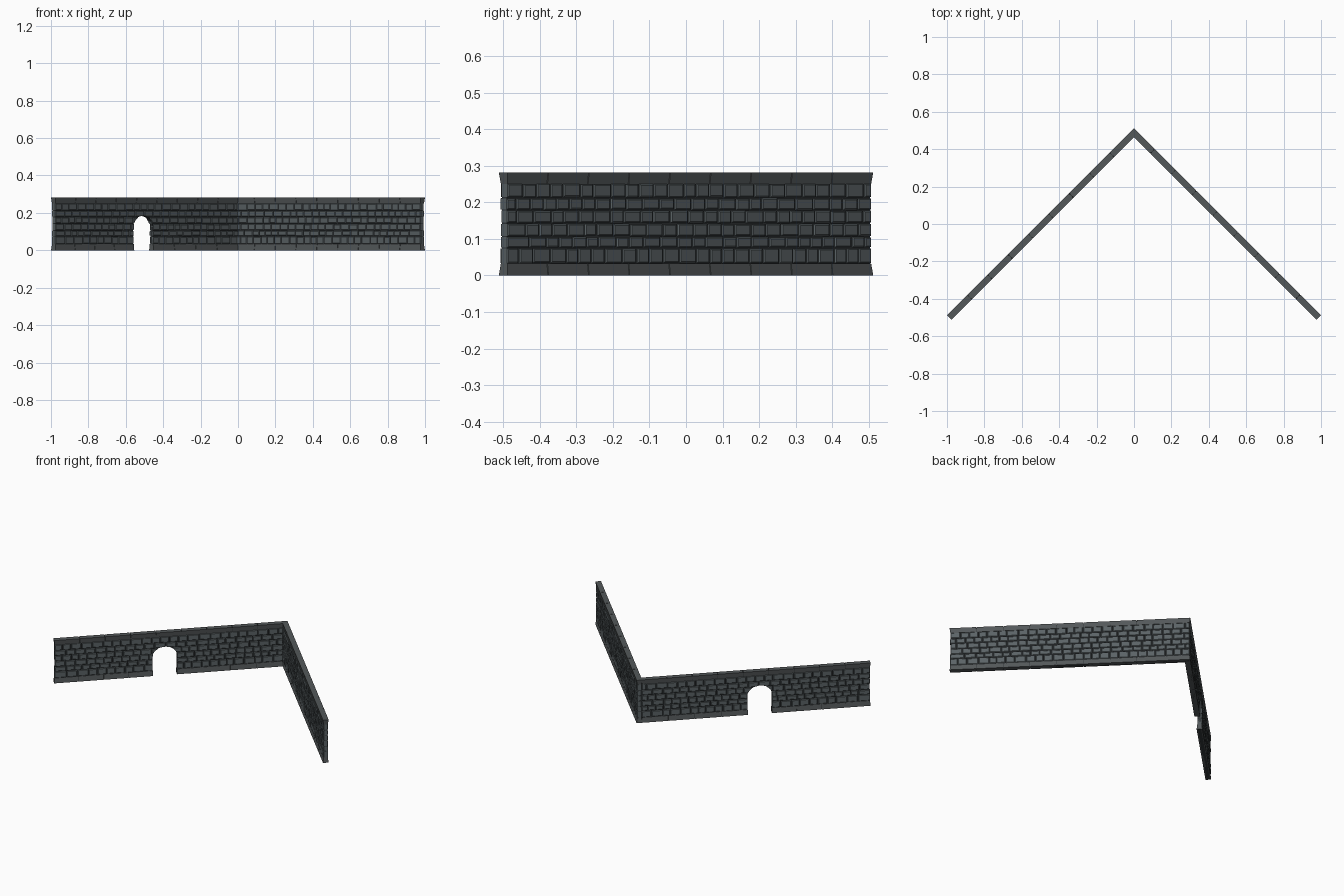
import bpy, bmesh, math, random
from mathutils import Matrix

if "Cube" in bpy.data.objects:
    bpy.data.objects.remove(bpy.data.objects["Cube"])

random.seed(7)
R = math.sqrt(0.5)
L, T, H = 1.414, 0.034, 0.281          # wall length, thickness, height
APEX = 0.512                           # outer corner on the y axis
DOOR_U, DOOR_HALF = 0.745, 0.075       # doorway centre and half width
ROWS = [0.032, 0.075, 0.106, 0.142, 0.178, 0.212, 0.252]


def material(name, c):
    m = bpy.data.materials.new(name)
    m.diffuse_color = (*c, 1)
    m.use_nodes = True
    m.node_tree.nodes["Principled BSDF"].inputs["Base Color"].default_value = m.diffuse_color
    return m


STONE = material("stone", (0.105, 0.125, 0.133))
TRIM = material("trim_stone", (0.088, 0.098, 0.102))
MORTAR = material("mortar", (0.03, 0.035, 0.038))


def loft(bm, rings):
    """Closed solid through a list of four-cornered rings."""
    vs = [[bm.verts.new(p) for p in r] for r in rings]
    bm.faces.new(vs[0])
    bm.faces.new(vs[-1])
    for a, b in zip(vs, vs[1:]):
        for i in range(4):
            j = (i + 1) % 4
            bm.faces.new((a[i], a[j], b[j], b[i]))


def brick(bm, u0, u1, v0, v1, z0, z1, c=0.003):
    """Through-stone with chamfered front and back."""
    def ring(v, d):
        return [(u0 + d, v, z0 + d), (u1 - d, v, z0 + d),
                (u1 - d, v, z1 - d), (u0 + d, v, z1 - d)]
    loft(bm, [ring(v0, c), ring(v0 + c, 0), ring(v1 - c, 0), ring(v1, c)])


def slab(bm, u0, u1, z0, z1, i0, i1, e0=0, e1=0):
    """Tapered trim stone; i0/i1 are side insets below and above, e0/e1 mark wall ends."""
    def ring(z, i):
        a, b = u0 + i * e0, u1 - i * e1
        return [(a, i, z), (b, i, z), (b, T - i, z), (a, T - i, z)]
    loft(bm, [ring(z0, i0), ring(z1, i1)])


def finish(bm, name, mat, side):
    """Turn wall coordinates (along, depth, up) into world space."""
    bmesh.ops.transform(bm, verts=bm.verts, matrix=Matrix((
        (side * R, -side * R, 0, 0), (-R, -R, 0, APEX), (0, 0, 1, 0), (0, 0, 0, 1))))
    bmesh.ops.recalc_face_normals(bm, faces=bm.faces)
    me = bpy.data.meshes.new(name)
    bm.to_mesh(me)
    bm.free()
    me.materials.append(mat)
    ob = bpy.data.objects.new(name, me)
    bpy.context.collection.objects.link(ob)
    return ob


def spans(a, b, n):
    return [(a + (b - a) * i / n, a + (b - a) * (i + 1) / n) for i in range(n)]


def build_wall(name, side, start, door):
    # mortar core
    bm = bmesh.new()
    brick(bm, start + 0.005, L - 0.005, 0.007, T - 0.007, 0.0, H - 0.004, 0.0005)
    core = finish(bm, name + "_mortar_core", MORTAR, side)

    # staggered courses of irregular stones
    bm = bmesh.new()
    for r, (z0, z1) in enumerate(zip(ROWS, ROWS[1:])):
        u = start + 0.003
        first = True
        end = L - random.uniform(0.002, 0.005)
        while u < end - 0.001:
            w = random.uniform(0.045, 0.07)
            if first and r % 2:
                w *= 0.55
            first = False
            nxt = u + w if u + w < end - 0.03 else end
            g = 0.0022
            brick(bm, u + g * (u > start + 0.01), nxt - g * (nxt < end),
                  random.uniform(0.0015, 0.004), T - random.uniform(0.0015, 0.004),
                  z0 + random.uniform(0.001, 0.003), z1 - random.uniform(0.001, 0.003))
            u = nxt
    stones = finish(bm, name + "_stones", STONE, side)

    # cap slabs
    g = 0.0012
    bm = bmesh.new()
    for a, b in spans(start, L, 9):
        e0, e1 = a == start, b > L - 0.01
        slab(bm, a + g * (not e0), b - g * (not e1), 0.25, H, 0.004, 0.0, e0, e1)
    finish(bm, name + "_cap", TRIM, side)

    # base slabs, interrupted by the doorway
    bm = bmesh.new()
    if door:
        base = spans(start, DOOR_U - DOOR_HALF + 0.003, 4) + spans(DOOR_U + DOOR_HALF - 0.003, L, 4)
    else:
        base = spans(start, L, 9)
    for a, b in base:
        e0, e1 = a == start, b > L - 0.01
        slab(bm, a + g * (not e0), b - g * (not e1), 0.0, 0.033, 0.0, 0.004, e0, e1)
    finish(bm, name + "_base", TRIM, side)

    # arched doorway cut through stones and core
    if door:
        bm = bmesh.new()
        prof = [(DOOR_U - DOOR_HALF, -0.05), (DOOR_U + DOOR_HALF, -0.05)]
        for i in range(13):
            a = math.pi * i / 12
            prof.append((DOOR_U + DOOR_HALF * math.cos(a), 0.122 + 0.063 * math.sin(a)))
        f = bm.faces.new([bm.verts.new((u, -0.05, z)) for u, z in prof])
        ext = bmesh.ops.extrude_face_region(bm, geom=[f])["geom"]
        bmesh.ops.translate(bm, vec=(0, 0.14, 0),
                            verts=[v for v in ext if isinstance(v, bmesh.types.BMVert)])
        cutter = finish(bm, "doorway_cutter", MORTAR, side)
        cutter.hide_render = True
        for ob in (core, stones):
            mod = ob.modifiers.new("doorway", 'BOOLEAN')
            mod.object = cutter
            mod.operation = 'DIFFERENCE'
            mod.solver = 'EXACT'
            bpy.context.view_layer.objects.active = ob
            bpy.ops.object.modifier_apply(modifier=mod.name)
        bpy.data.objects.remove(cutter)


build_wall("right_wall", 1, 0.0, False)
build_wall("left_wall", -1, T - 0.004, True)
